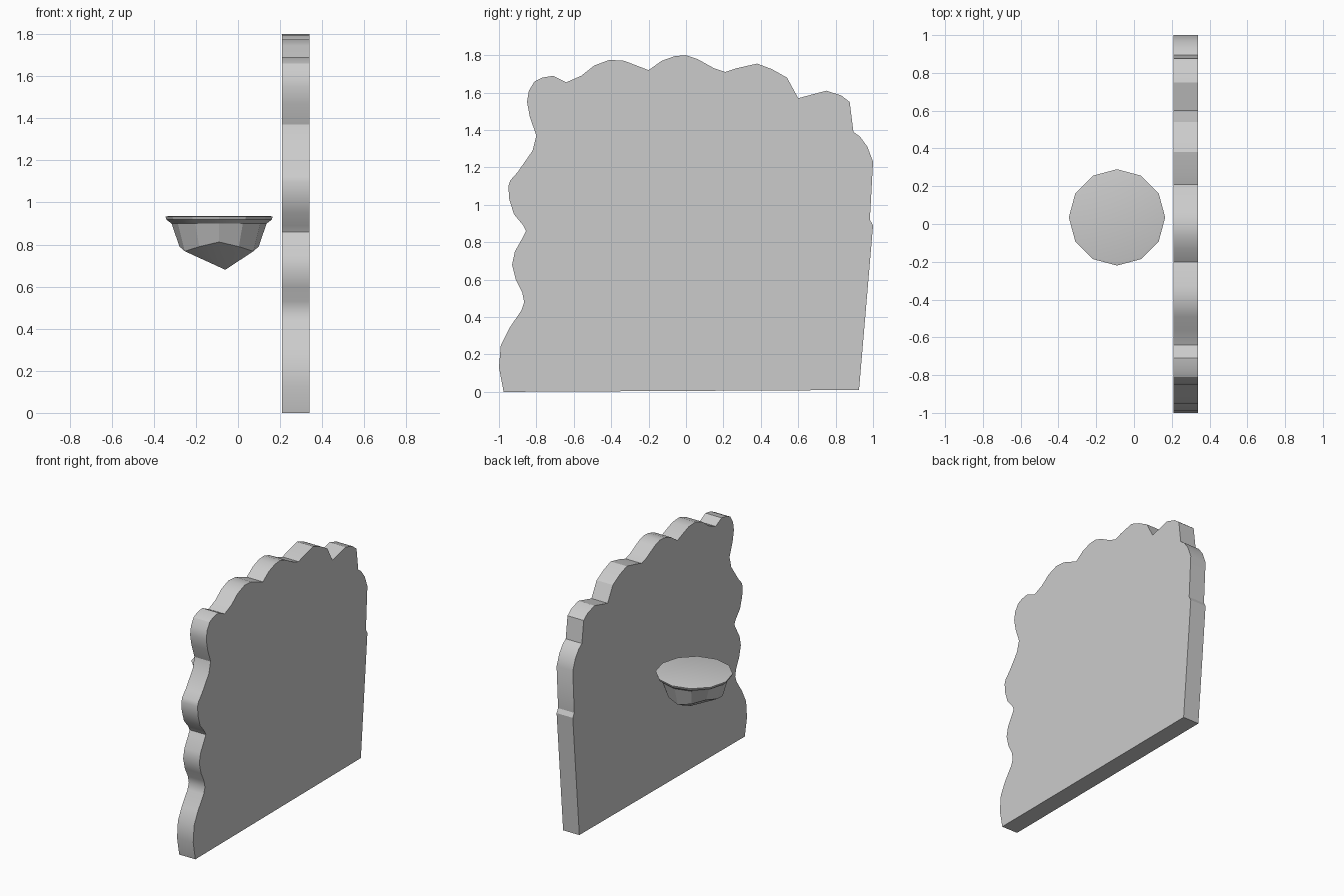
import bpy, bmesh
from math import sin, cos, pi, radians

if "Cube" in bpy.data.objects:
    bpy.data.objects.remove(bpy.data.objects["Cube"])


def finish(name, bm, smooth=None):
    bmesh.ops.recalc_face_normals(bm, faces=bm.faces)
    me = bpy.data.meshes.new(name)
    bm.to_mesh(me)
    bm.free()
    ob = bpy.data.objects.new(name, me)
    bpy.context.collection.objects.link(ob)
    if smooth:
        bpy.ops.object.select_all(action='DESELECT')
        ob.select_set(True)
        bpy.context.view_layer.objects.active = ob
        bpy.ops.object.shade_smooth_by_angle(angle=radians(smooth))
    return ob


# Scalloped back panel: (y, z) outline, clockwise from the lower left corner
outline = [
    (-.975, 0), (-1, .13), (-.99, .25), (-.945, .34), (-.88, .435), (-.865, .48),
    (-.875, .53), (-.91, .6), (-.93, .68), (-.915, .75), (-.87, .83), (-.855, .86),
    (-.87, .89), (-.92, .95), (-.945, 1.03), (-.95, 1.1), (-.94, 1.13), (-.9, 1.175),
    (-.82, 1.29), (-.8, 1.37), (-.835, 1.47), (-.85, 1.55), (-.84, 1.61), (-.81, 1.66),
    (-.77, 1.68), (-.71, 1.69), (-.64, 1.655), (-.56, 1.69), (-.49, 1.745), (-.41, 1.775),
    (-.33, 1.77), (-.2, 1.72), (-.13, 1.77), (-.06, 1.795), (0, 1.8), (.06, 1.78),
    (.15, 1.73), (.21, 1.71), (.27, 1.73), (.38, 1.755), (.46, 1.725), (.54, 1.68),
    (.6, 1.57), (.75, 1.61), (.83, 1.585), (.875, 1.55), (.895, 1.39), (.93, 1.365),
    (.97, 1.31), (1, 1.23), (.983, .92), (1, .89), (.925, .01)]
bm = bmesh.new()
face = bm.faces.new([bm.verts.new((.21, y, z)) for y, z in outline])
ext = bmesh.ops.extrude_face_region(bm, geom=[face])
bmesh.ops.translate(bm, vec=(.13, 0, 0),
                    verts=[g for g in ext['geom'] if isinstance(g, bmesh.types.BMVert)])
finish("back_panel", bm, 30)

# Twelve-sided basin: rim, tapering wall with an uneven lower edge, off-centre tip
SIDES, CX, CY = 12, -.09, .035
bm = bmesh.new()
rings = []
for r, z, wobble in [(.243, .935, 0), (.255, .932, 0), (.25, .918, 0),
                     (.226, .9, 0), (.188, .79, .022)]:
    ring = []
    for i in range(SIDES):
        a = 2 * pi * i / SIDES
        ring.append(bm.verts.new((CX + r * cos(a), CY + r * sin(a),
                                  z + wobble * sin(3 * a))))
    rings.append(ring)
tip = bm.verts.new((-.06, CY, .68))
bm.faces.new(rings[0])
for i in range(SIDES):
    j = (i + 1) % SIDES
    for up, low in zip(rings, rings[1:]):
        bm.faces.new((up[i], up[j], low[j], low[i]))
    bm.faces.new((rings[-1][i], rings[-1][j], tip))
finish("basin", bm, 20)
